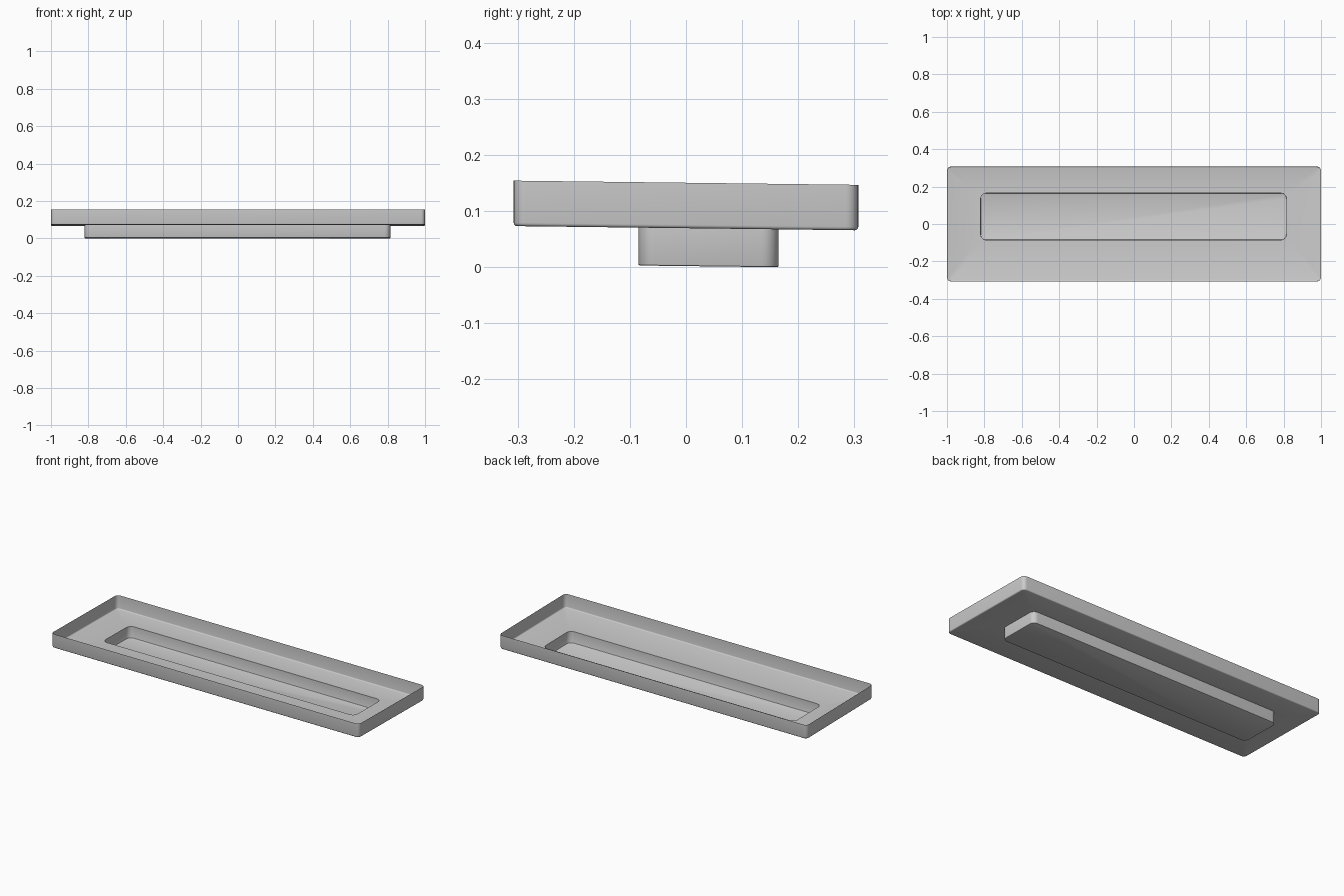
import bpy, bmesh, math

if "Cube" in bpy.data.objects:
    bpy.data.objects.remove(bpy.data.objects["Cube"])

TILT = -0.0122  # the tray leans very slightly towards the back
STEPS = 6       # segments per rounded corner


def rounded_loop(bm, x0, x1, y0, y1, r, z):
    """Ring of vertices around a rounded rectangle."""
    ring = []
    corners = [(x1 - r, y1 - r), (x0 + r, y1 - r), (x0 + r, y0 + r), (x1 - r, y0 + r)]
    for i, (cx, cy) in enumerate(corners):
        for k in range(STEPS + 1):
            a = math.pi / 2 * (i + k / STEPS)
            x, y = cx + r * math.cos(a), cy + r * math.sin(a)
            ring.append(bm.verts.new((x, y, z + TILT * y)))
    return ring


def inset_loop(bm, rect, inset, z):
    x0, x1, y0, y1, r = rect
    return rounded_loop(bm, x0 + inset, x1 - inset, y0 + inset, y1 - inset, r - inset, z)


bm = bmesh.new()
outer = (-1.0, 1.0, -0.307, 0.307, 0.022)
pocket = (-0.82, 0.815, -0.085, 0.165, 0.03)

# outer wall with rolled bottom edge, flat ledge, then the pocket wall
loops = [inset_loop(bm, outer, 0, 0.1505)]
f = 0.006
for k in range(4):
    a = math.pi / 2 * k / 3
    loops.append(inset_loop(bm, outer, f * (1 - math.cos(a)), 0.0695 + f * (1 - math.sin(a))))
loops.append(inset_loop(bm, pocket, 0, 0.0695))
f = 0.003
for k in range(3):
    a = math.pi / 2 * k / 2
    loops.append(inset_loop(bm, pocket, f * (1 - math.cos(a)), 0.002 + f * (1 - math.sin(a))))

for a, b in zip(loops, loops[1:]):
    n = len(a)
    for i in range(n):
        j = (i + 1) % n
        bm.faces.new((a[i], b[i], b[j], a[j]))

# pocket floor, facing down like the rest of the outside
bm.faces.new(list(reversed(loops[-1])))

mesh = bpy.data.meshes.new("tray")
bm.normal_update()
bm.to_mesh(mesh)
bm.free()
tray = bpy.data.objects.new("tray", mesh)
bpy.context.collection.objects.link(tray)
bpy.context.view_layer.objects.active = tray
tray.select_set(True)
bpy.ops.object.shade_smooth_by_angle(angle=math.radians(35))
